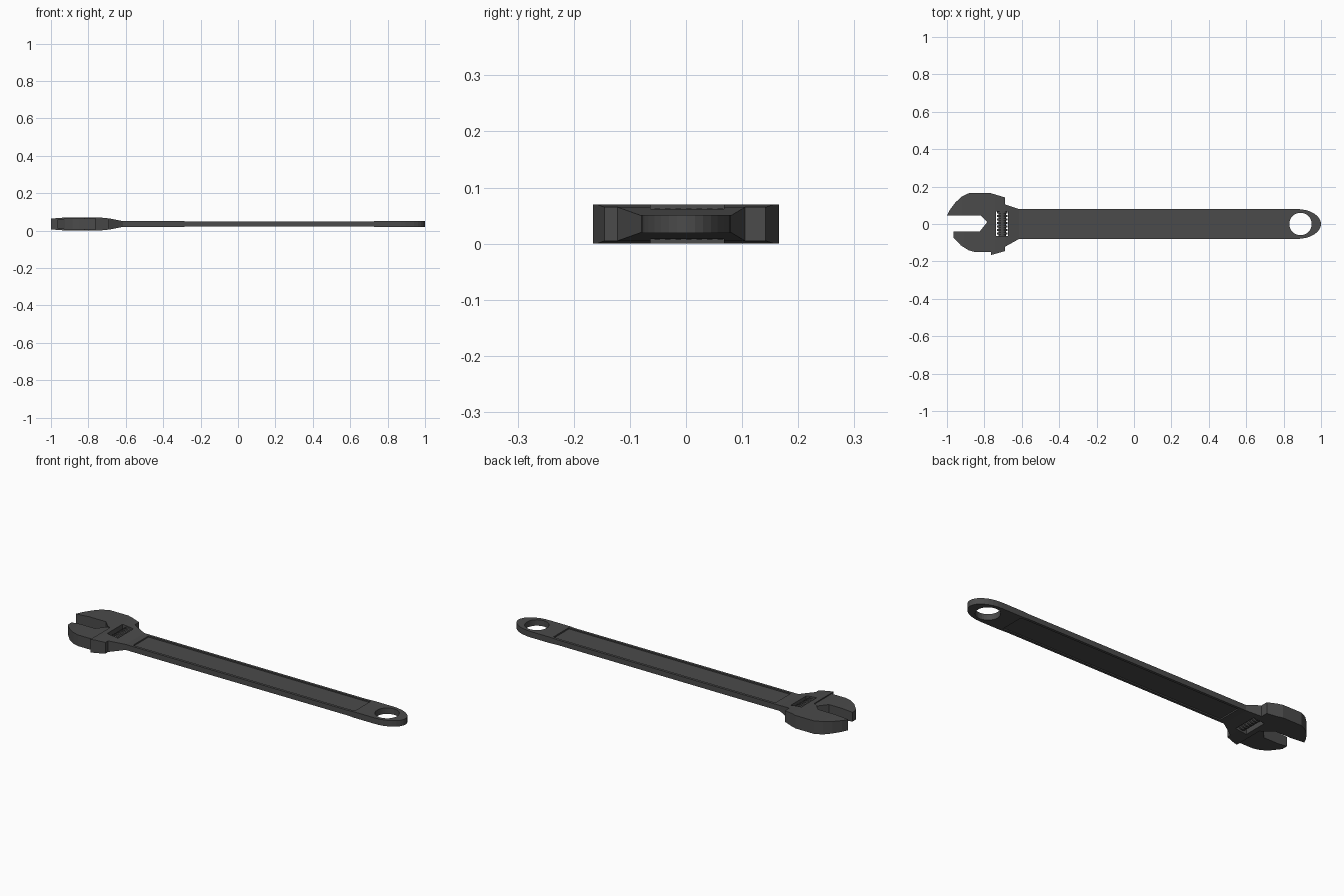
import bpy, bmesh, math
from mathutils import Vector, Matrix

if "Cube" in bpy.data.objects:
    bpy.data.objects.remove(bpy.data.objects["Cube"])

ZC = 0.035  # mid-plane height of the tool


def add_object(name, bm):
    bmesh.ops.recalc_face_normals(bm, faces=bm.faces[:])
    mesh = bpy.data.meshes.new(name)
    bm.to_mesh(mesh)
    bm.free()
    obj = bpy.data.objects.new(name, mesh)
    bpy.context.collection.objects.link(obj)
    return obj


def half_thickness(knots, x):
    for (x0, h0), (x1, h1) in zip(knots, knots[1:]):
        if x <= x1:
            return h0 + (h1 - h0) * max(0, x - x0) / (x1 - x0)
    return knots[-1][1]


def plate(name, outline, knots):
    """Extrude an outline; its thickness varies along x through the knots."""
    bm = bmesh.new()
    base = bm.faces.new([bm.verts.new((x, y, -1)) for x, y in outline])
    ext = bmesh.ops.extrude_face_region(bm, geom=[base])
    new = [g for g in ext["geom"] if isinstance(g, bmesh.types.BMVert)]
    bmesh.ops.translate(bm, verts=new, vec=(0, 0, 2))
    for x, _ in knots[1:-1]:
        bmesh.ops.bisect_plane(bm, geom=bm.verts[:] + bm.edges[:] + bm.faces[:],
                               plane_co=(x, 0, 0), plane_no=(1, 0, 0))
    for v in bm.verts:
        v.co.z = ZC + math.copysign(half_thickness(knots, v.co.x), v.co.z)
    return add_object(name, bm)


def box(name, x0, x1, y0, y1, z0, z1):
    bm = bmesh.new()
    bmesh.ops.create_cube(bm, size=1)
    for v in bm.verts:
        v.co = Vector((x0 if v.co.x < 0 else x1, y0 if v.co.y < 0 else y1,
                       z0 if v.co.z < 0 else z1))
    return add_object(name, bm)


def cut(target, cutter):
    mod = target.modifiers.new("cut", "BOOLEAN")
    mod.operation = "DIFFERENCE"
    mod.solver = "EXACT"
    mod.object = cutter
    cutter.hide_render = True
    bpy.context.view_layer.objects.active = target
    bpy.ops.object.modifier_apply(modifier=mod.name)
    bpy.data.objects.remove(cutter)


# body: fixed jaw, neck, handle and rounded hanging end
end_arc = [(0.87 + 0.13 * math.cos(a), 0.08 * math.sin(a))
           for a in (math.pi / 2 - math.pi * i / 16 for i in range(17))]
body_outline = [(-1, 0.045), (-0.985, 0.075), (-0.955, 0.115), (-0.92, 0.147),
                (-0.88, 0.166), (-0.77, 0.166), (-0.69, 0.142), (-0.69, 0.105),
                (-0.615, 0.08)] + end_arc + [
                (-0.615, -0.08), (-0.69, -0.122), (-0.69, -0.145),
                (-0.765, -0.166), (-0.765, 0.0), (-0.785, 0.01), (-0.82, 0.045)]
body = plate("wrench_body", body_outline,
             [(-1, 0.029), (-0.92, 0.035), (-0.74, 0.035), (-0.69, 0.03),
              (-0.615, 0.015), (0.71, 0.0138), (0.75, 0.016), (1, 0.016)])

# hanging hole
bm = bmesh.new()
bmesh.ops.create_cone(bm, cap_ends=True, segments=32, radius1=0.06, radius2=0.06,
                      depth=0.2, matrix=Matrix.Translation((0.89, 0, ZC)))
cut(body, add_object("hole_cutter", bm))

# window for the adjusting screw
cut(body, box("window_cutter", -0.737, -0.673, -0.063, 0.068, -0.1, 0.2))

# recessed panels on both faces of the handle
for s in (-1, 1):
    z0, z1 = sorted((ZC + s * 0.008, ZC + s * 0.05))
    cut(body, box("panel_cutter", -0.58, 0.745, -0.066, 0.066, z0, z1))

# sliding jaw
plate("sliding_jaw",
      [(-0.965, -0.04), (-0.825, -0.04), (-0.785, 0.01), (-0.76, 0.0),
       (-0.76, -0.15), (-0.85, -0.15), (-0.885, -0.14), (-0.925, -0.115),
       (-0.965, -0.073)],
      [(-0.965, 0.025), (-0.91, 0.03), (-0.76, 0.03)])

# adjusting screw: ridged roller across the window
ridges = 7
step = 0.131 / ridges
profile = []
for i in range(ridges):
    y = -0.063 + i * step
    profile += [(0.02, y), (0.02, y + step * 0.3), (0.028, y + step * 0.4),
                (0.028, y + step * 0.9), (0.02, y + step)]
profile = [(0, -0.063)] + profile + [(0, 0.068)]
bm = bmesh.new()
verts = [bm.verts.new((-0.705 + r, y, ZC)) for r, y in profile]
edges = [bm.edges.new(p) for p in zip(verts, verts[1:])]
bmesh.ops.spin(bm, geom=verts + edges, cent=(-0.705, 0, ZC), axis=(0, 1, 0),
               angle=math.tau, steps=20)
bmesh.ops.remove_doubles(bm, verts=bm.verts[:], dist=1e-5)
add_object("adjusting_screw", bm)

# one dark steel finish on every part
steel = bpy.data.materials.new("dark_steel")
steel.diffuse_color = (0.07, 0.07, 0.07, 1)
steel.use_nodes = True
steel.node_tree.nodes["Principled BSDF"].inputs["Base Color"].default_value = steel.diffuse_color
for obj in bpy.context.collection.objects:
    obj.data.materials.clear()
    obj.data.materials.append(steel)
